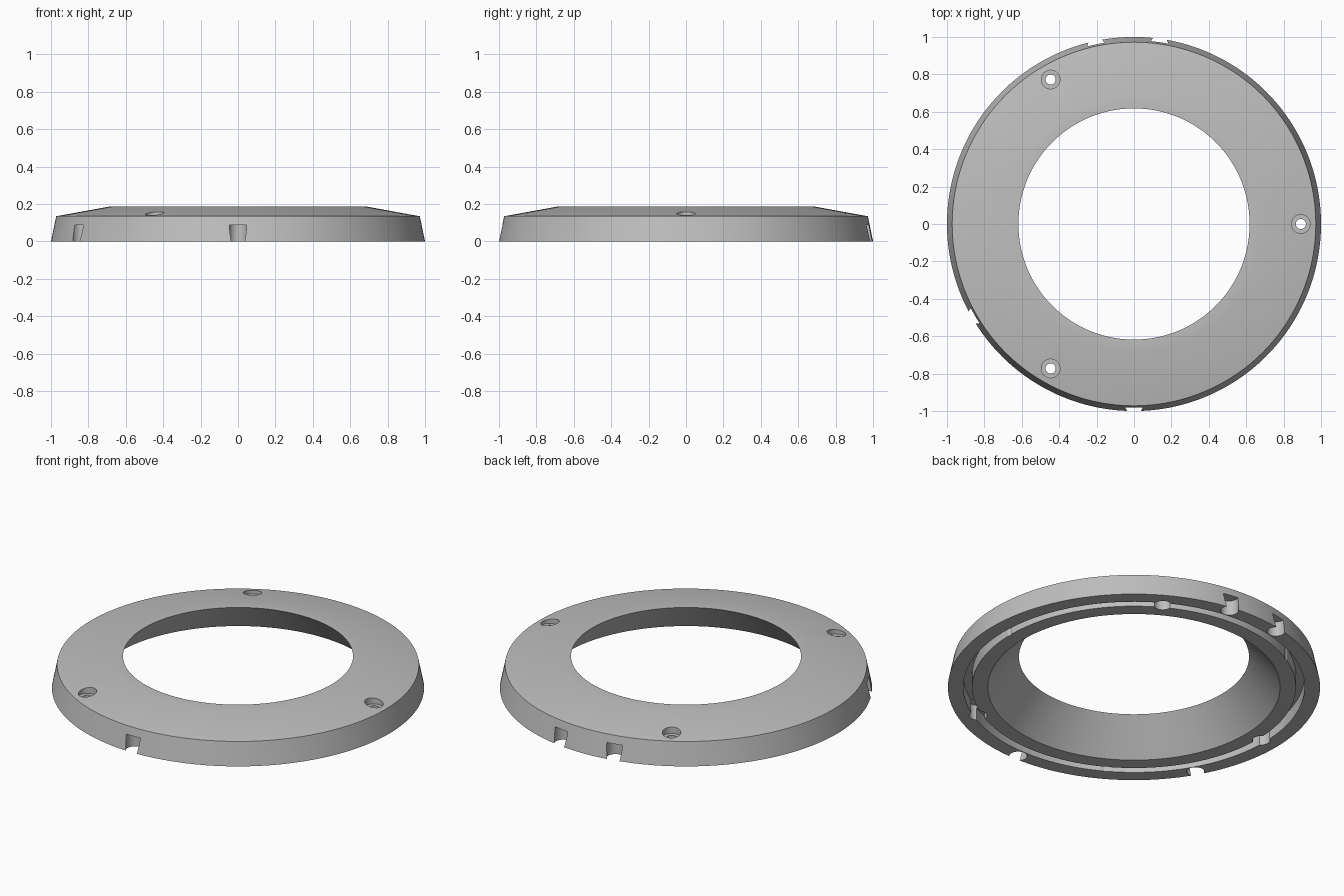
import bpy, bmesh, math

old = bpy.data.objects.get("Cube")
if old:
    bpy.data.objects.remove(old, do_unlink=True)

grey = bpy.data.materials.new("plain_grey")
grey.use_nodes = True
colour = (0.52, 0.52, 0.52, 1)
grey.diffuse_color = colour
grey.node_tree.nodes["Principled BSDF"].inputs["Base Color"].default_value = colour


def revolve(bm, profile, steps, centre=(0, 0), closed=False):
    """Spin an (r, z) profile round a vertical axis; cap open ends."""
    rings = []
    for i in range(steps):
        a = math.tau * i / steps
        rings.append([bm.verts.new((centre[0] + r * math.cos(a),
                                    centre[1] + r * math.sin(a), z)) for r, z in profile])
    n = len(profile)
    for i in range(steps):
        p, q = rings[i], rings[(i + 1) % steps]
        for j in range(n if closed else n - 1):
            k = (j + 1) % n
            bm.faces.new((p[j], q[j], q[k], p[k]))
    if not closed:
        bm.faces.new([ring[0] for ring in reversed(rings)])
        bm.faces.new([ring[-1] for ring in rings])


def make_object(name, bm):
    bmesh.ops.recalc_face_normals(bm, faces=bm.faces)
    mesh = bpy.data.meshes.new(name)
    bm.to_mesh(mesh)
    bm.free()
    mesh.materials.append(grey)
    obj = bpy.data.objects.new(name, mesh)
    bpy.context.collection.objects.link(obj)
    return obj


def polar(radius, degrees):
    a = math.radians(degrees)
    return radius * math.cos(a), radius * math.sin(a)


# Ring body: tapered rim, sloped top, conical bore, groove in the underside
body = bmesh.new()
revolve(body, [(1.0, 0), (0.972, 0.135), (0.68, 0.188), (0.618, 0.188), (0.785, 0),
               (0.87, 0), (0.87, 0.075), (0.917, 0.075), (0.917, 0)], 192, closed=True)
ring = make_object("cover_ring", body)

cuts = bmesh.new()
# Counterbored screw holes
for angle in (0, 120, 240):
    revolve(cuts, [(0.027, -0.02), (0.027, 0.12), (0.05, 0.12), (0.05, 0.25)], 32,
            polar(0.892, angle))
# Round pockets across the groove, between the screw holes
for angle in (60, 180, 300):
    revolve(cuts, [(0.048, -0.02), (0.048, 0.09)], 32, polar(0.892, angle))
# Rounded notches in the lower rim
for angle in (82, 102, 210, 270):
    revolve(cuts, [(0.048, -0.02), (0.048, 0.088)], 32, polar(0.968, angle))
cutter = make_object("hole_cutter", cuts)
cutter.hide_render = True

# Cut the holes, then drop the helper
boolean = ring.modifiers.new("holes", 'BOOLEAN')
boolean.operation = 'DIFFERENCE'
boolean.solver = 'EXACT'
boolean.object = cutter
bpy.ops.object.select_all(action='DESELECT')
ring.select_set(True)
bpy.context.view_layer.objects.active = ring
bpy.ops.object.modifier_apply(modifier=boolean.name)
bpy.data.objects.remove(cutter, do_unlink=True)
bpy.ops.object.shade_smooth_by_angle(angle=math.radians(30))
